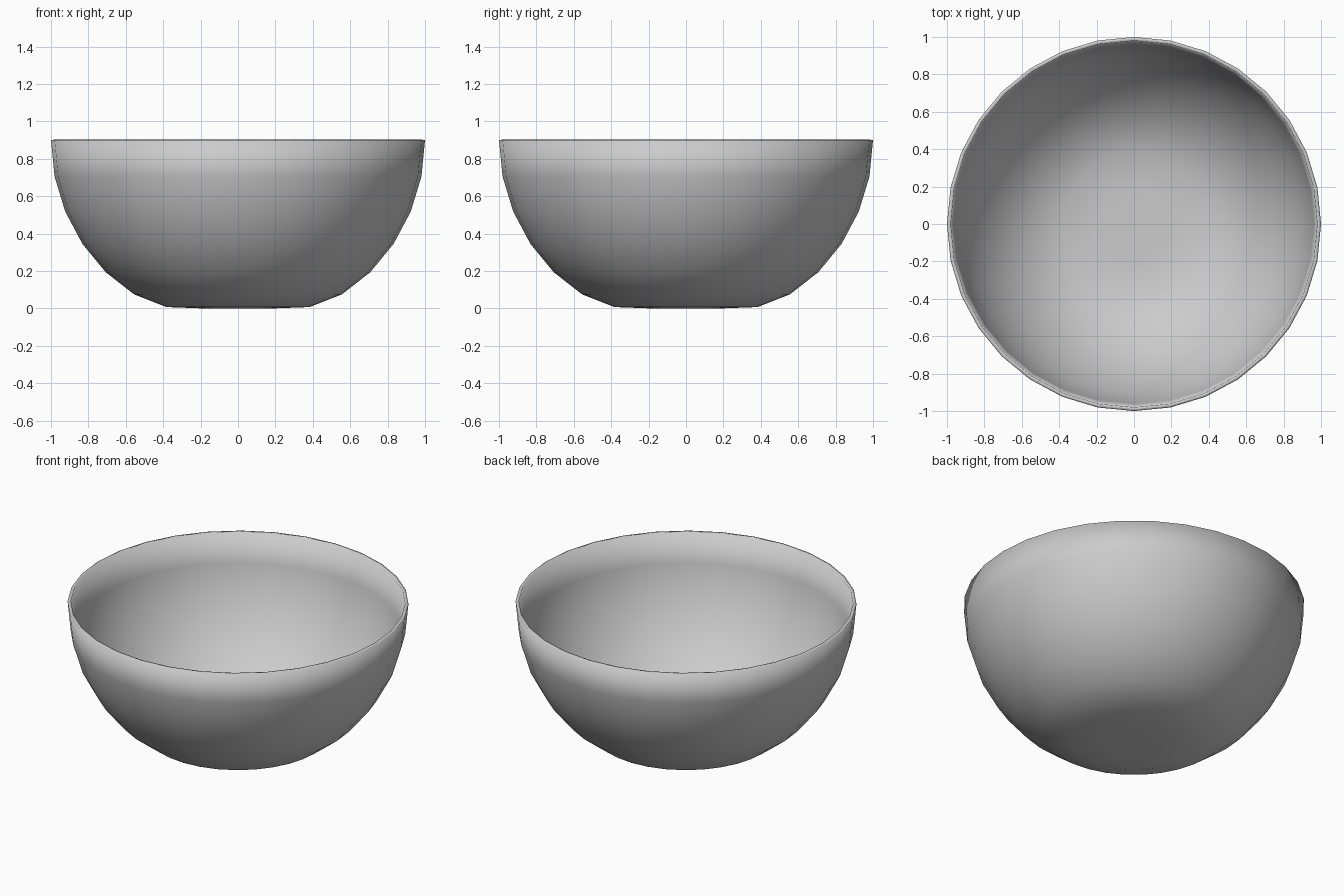
import bpy, bmesh, math

if "Cube" in bpy.data.objects:
    bpy.data.objects.remove(bpy.data.objects["Cube"])

SEGMENTS = 32
CENTRE_Z = 0.9

# Half-sphere profile (rim to base), with the base rings flattened
step = math.pi / 16
profile = [(math.cos(k * step), CENTRE_Z - math.sin(k * step)) for k in range(5)]
profile += [(0.556, 0.075), (0.383, 0.007), (0.195, 0.0)]

# Lathe the profile into rings and close the base with a fan
bm = bmesh.new()
rings = []
for r, z in profile:
    rings.append([bm.verts.new((r * math.cos(2 * math.pi * i / SEGMENTS),
                                r * math.sin(2 * math.pi * i / SEGMENTS), z))
                  for i in range(SEGMENTS)])
pole = bm.verts.new((0, 0, 0))
for i in range(SEGMENTS):
    j = (i + 1) % SEGMENTS
    for upper, lower in zip(rings, rings[1:]):
        bm.faces.new((upper[i], lower[i], lower[j], upper[j]))
    bm.faces.new((rings[-1][i], pole, rings[-1][j]))

# Smooth all over, so shading rolls across the rim
for f in bm.faces:
    f.smooth = True

mesh = bpy.data.meshes.new("bowl")
bm.to_mesh(mesh)
bm.free()
bowl = bpy.data.objects.new("bowl", mesh)
bpy.context.collection.objects.link(bowl)

# Thin wall, grown inwards
wall = bowl.modifiers.new("wall", 'SOLIDIFY')
wall.thickness = 0.02
wall.offset = -1
